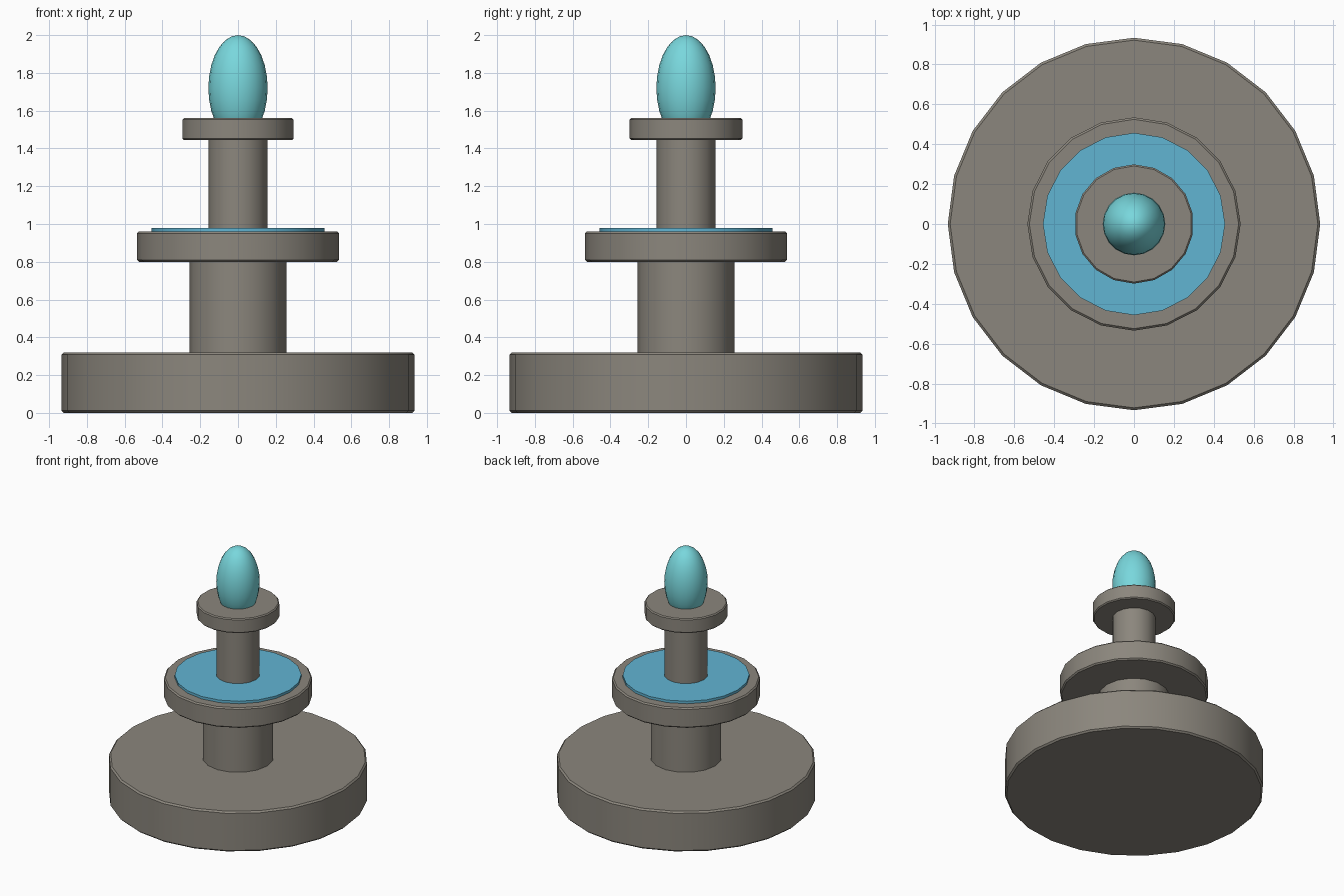
import bpy, math

if "Cube" in bpy.data.objects:
    bpy.data.objects.remove(bpy.data.objects["Cube"])


def material(name, rgb):
    m = bpy.data.materials.new(name)
    m.diffuse_color = (*rgb, 1)
    m.use_nodes = True
    m.node_tree.nodes["Principled BSDF"].inputs["Base Color"].default_value = m.diffuse_color
    return m


stone = material("warm grey stone", (0.26, 0.24, 0.205))
water = material("pool blue", (0.12, 0.46, 0.65))
aqua = material("pale aqua", (0.19, 0.68, 0.72))


def finish(name, mat):
    ob = bpy.context.object
    ob.name = name
    ob.data.materials.append(mat)
    bpy.ops.object.shade_smooth_by_angle(angle=math.radians(30))
    return ob


def drum(name, radius, z0, z1, sides, mat, bevel=0):
    """Upright cylinder between two heights, with optional chamfered rims."""
    bpy.ops.mesh.primitive_cylinder_add(vertices=sides, radius=radius, depth=z1 - z0,
                                        location=(0, 0, (z0 + z1) / 2))
    ob = finish(name, mat)
    if bevel:
        mod = ob.modifiers.new("rim_chamfer", 'BEVEL')
        mod.width = bevel
        mod.segments = 1
        mod.limit_method = 'ANGLE'
        mod.angle_limit = math.radians(40)


# Stacked stone tiers and columns
drum("base_basin", 0.934, 0.0, 0.32, 24, stone, 0.012)
drum("lower_column", 0.257, 0.31, 0.81, 16, stone)
drum("middle_basin", 0.535, 0.80, 0.96, 20, stone, 0.01)
drum("upper_column", 0.157, 0.95, 1.45, 16, stone)
drum("top_basin", 0.299, 1.445, 1.56, 18, stone, 0.008)

# Water sheet on the middle basin
drum("water_disc", 0.457, 0.95, 0.98, 20, water)

# Egg-shaped finial, its lower end sunk into the top basin
bpy.ops.mesh.primitive_uv_sphere_add(segments=20, ring_count=14, radius=1,
                                     location=(0, 0, 1.72))
bpy.context.object.scale = (0.157, 0.157, 0.28)
bpy.ops.object.transform_apply(location=False, rotation=False, scale=True)
finish("finial", aqua)
